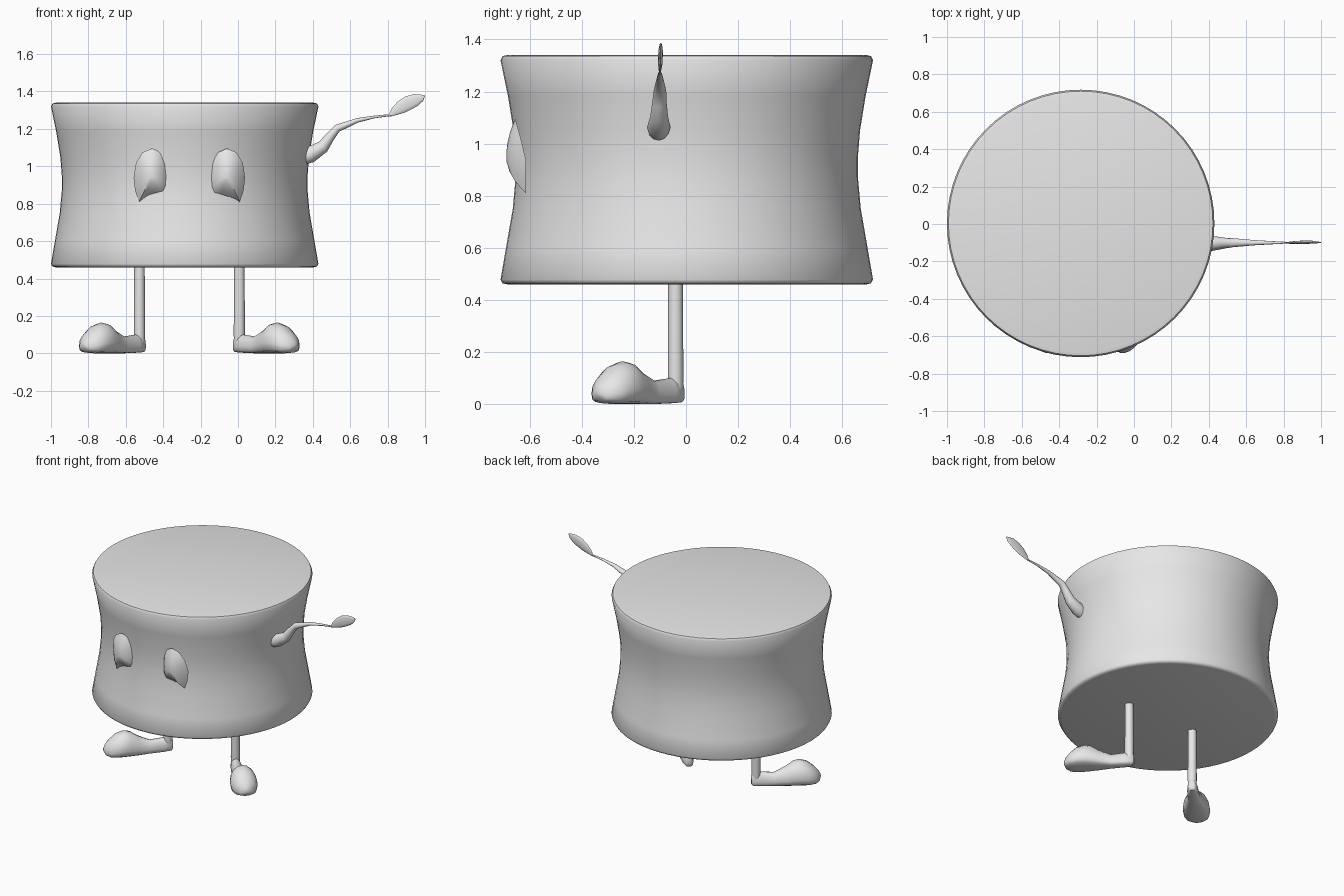
import bpy, bmesh, math
from mathutils import Vector

cube = bpy.data.objects.get("Cube")
if cube:
    bpy.data.objects.remove(cube, do_unlink=True)

grey = bpy.data.materials.new("plain_grey")
grey.use_nodes = True
GREY = (0.8, 0.8, 0.8, 1)
grey.diffuse_color = GREY
grey.node_tree.nodes["Principled BSDF"].inputs["Base Color"].default_value = GREY

MIRROR_X = -0.26   # middle between the legs and eyes
TAU = 2 * math.pi


def loft(name, rings, location=(0, 0, 0), mirror=False, angle=50):
    """Skin a list of equal-length point rings, closing both ends."""
    bm = bmesh.new()
    loops = [[bm.verts.new(p) for p in ring] for ring in rings]
    n = len(loops[0])
    for a, b in zip(loops, loops[1:]):
        for i in range(n):
            j = (i + 1) % n
            bm.faces.new((a[i], a[j], b[j], b[i]))
    bm.faces.new(loops[0])
    bm.faces.new(loops[-1])
    bmesh.ops.recalc_face_normals(bm, faces=bm.faces)
    mesh = bpy.data.meshes.new(name)
    bm.to_mesh(mesh)
    bm.free()
    mesh.materials.append(grey)
    obj = bpy.data.objects.new(name, mesh)
    obj.location = location
    bpy.context.collection.objects.link(obj)
    if mirror:
        obj.modifiers.new("Mirror", "MIRROR").use_mirror_merge = False
    bpy.ops.object.select_all(action="DESELECT")
    obj.select_set(True)
    bpy.context.view_layer.objects.active = obj
    bpy.ops.object.shade_smooth_by_angle(angle=math.radians(angle))
    return obj


def circle(n):
    return [(math.cos(TAU * i / n), math.sin(TAU * i / n)) for i in range(n)]


def tube(name, path, **kw):
    """Tapered tube in an xz plane; path rows are x, y, z, width radius, height radius."""
    rings = []
    for i, (x, y, z, w, h) in enumerate(path):
        a, b = path[max(i - 1, 0)], path[min(i + 1, len(path) - 1)]
        t = Vector((b[0] - a[0], 0, b[2] - a[2])).normalized()
        up = Vector((-t.z, 0, t.x))
        rings.append([Vector((x, y + w * c, z)) + up * h * s for c, s in circle(12)])
    return loft(name, rings, **kw)


# Drum body with a pinched waist and softly rounded rims
profile = [(0.69, 0.46), (0.707, 0.464), (0.715, 0.478), (0.694, 0.6), (0.668, 0.75),
           (0.657, 0.87), (0.657, 0.95), (0.665, 1.05), (0.686, 1.18), (0.715, 1.32),
           (0.707, 1.336), (0.69, 1.34)]
loft("body", [[(r * c, r * s, z) for c, s in circle(64)] for r, z in profile],
     location=(-0.285, 0.003, 0))

# Domed eyes with a slanted, cornered lower edge
outline = [(.27, .81), (.29, .87), (.298, .94), (.285, 1.02), (.25, 1.075), (.2, 1.095),
           (.155, 1.075), (.12, 1.02), (.102, .94), (.106, .88), (.125, .845),
           (.165, .842), (.215, .838), (.245, .826)]
eye_rings = []
for t in (1, 0.85, 0.65, 0.4, 0.15):
    ring = []
    for x, z in outline:
        rim = -0.615 - 0.04 * max(0, (z - 0.95) / 0.145)
        ring.append((0.2 + (x - 0.2) * t, -0.69 + (rim + 0.69) * t * t, 0.95 + (z - 0.95) * t))
    eye_rings.append(ring)
loft("eyes", eye_rings, location=(MIRROR_X, 0, 0), mirror=True)

# Thin legs
tube("legs", [(0.267, -0.04, z, r, r) for z, r in
              ((0.03, 0.028), (0.1, 0.03), (0.3, 0.029), (0.5, 0.028))],
     location=(MIRROR_X, 0, 0), mirror=True)

# Bulbous feet turned outwards: distance, half width, bottom, top
sections = [(-.032, .015, .02, .08), (-.022, .027, .006, .098), (.03, .036, .003, .1),
            (.12, .04, 0, .09), (.2, .065, 0, .125), (.25, .08, 0, .158), (.29, .087, 0, .165),
            (.34, .088, 0, .148), (.385, .072, .003, .11), (.413, .04, .012, .078),
            (.425, .01, .035, .055)]
out, across = Vector((0.707, -0.707, 0)), Vector((0.707, 0.707, 0))
foot_rings = []
for dist, w, low, high in sections:
    mid = low + 0.35 * (high - low)
    ring = []
    for c, s in circle(16):
        z = mid + (high - mid) * s if s > 0 else mid - (mid - low) * math.sqrt(-s)
        ring.append(Vector((0.267, -0.04, z)) + out * dist + across * w * c)
    foot_rings.append(ring)
loft("feet", foot_rings, location=(MIRROR_X, 0, 0), mirror=True)

# Bent tapering arm on the left side
tube("left_arm", [(.355, -.105, 1.05, .04, .04), (.385, -.105, 1.062, .045, .044),
                  (.455, -.103, 1.105, .034, .034), (.49, -.102, 1.155, .028, .026),
                  (.53, -.1, 1.203, .024, .021), (.64, -.1, 1.246, .014, .012),
                  (.73, -.1, 1.264, .009, .007), (.825, -.1, 1.275, .004, .005)])

# Flat leaf-shaped hand
tube("left_hand", [(.807, -.1, 1.268, .002, .004), (.835, -.1, 1.292, .006, .022),
                   (.87, -.099, 1.315, .009, .034), (.91, -.098, 1.338, .009, .038),
                   (.95, -.097, 1.355, .008, .033), (.98, -.098, 1.366, .005, .02),
                   (.998, -.099, 1.377, .002, .004)])
